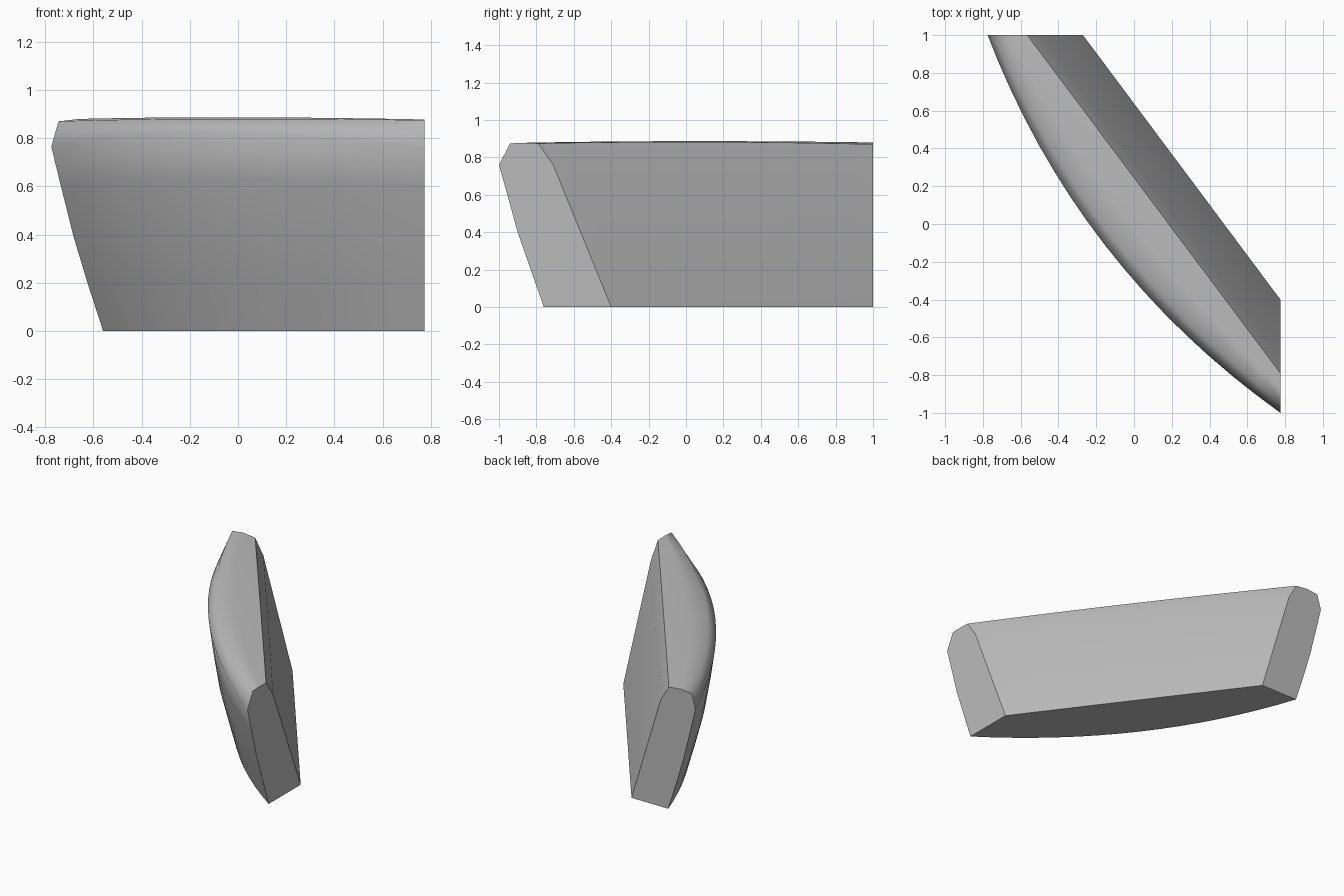
import bpy
import bmesh
from mathutils import Vector

cube = bpy.data.objects.get("Cube")
if cube:
    bpy.data.objects.remove(cube, do_unlink=True)

grey = bpy.data.materials.new("plain grey")
grey.use_nodes = True
colour = (0.5, 0.5, 0.5, 1)
grey.diffuse_color = colour
grey.node_tree.nodes["Principled BSDF"].inputs["Base Color"].default_value = colour

# Outline of the two end cuts: left x, left z, right y, right z, outward bulge, rise
PROFILE = [
    (-0.27, 0, -0.40, 0, 0, 0),
    (-0.50, 0.76, -0.71, 0.76, 0, 0.01),
    (-0.565, 0.87, -0.79, 0.875, 0, 0.01),
    (-0.66, 0.88, -0.87, 0.878, 0.09, 0.008),
    (-0.745, 0.87, -0.94, 0.875, 0.165, 0.008),
    (-0.775, 0.765, -1.0, 0.76, 0.19, 0.06),
    (-0.735, 0.6, -0.955, 0.6, 0.195, 0.03),
    (-0.685, 0.4, -0.9, 0.4, 0.195, 0),
    (-0.625, 0.2, -0.83, 0.2, 0.19, 0),
    (-0.56, 0, -0.76, 0, 0.185, 0),
]
SHARP_ROWS = (0, 2, len(PROFILE) - 1)
STEPS = 16
OUT = Vector((-0.803, -0.597, 0))

# Bowed panel lofted between the two end cuts
bm = bmesh.new()
rings = []
for i in range(STEPS + 1):
    t = i / STEPS
    bow = 4 * t * (1 - t)
    ring = []
    for ax, az, by, bz, bulge, rise in PROFILE:
        p = Vector((ax, 1, az)).lerp(Vector((0.775, by, bz)), t)
        p += OUT * bulge * bow
        p.z += rise * bow
        ring.append(bm.verts.new(p))
    rings.append(ring)

count = len(PROFILE)
for a, b in zip(rings, rings[1:]):
    for j in range(count):
        k = (j + 1) % count
        bm.faces.new((a[j], a[k], b[k], b[j])).smooth = True
    for j in SHARP_ROWS:
        bm.edges.get((a[j], b[j])).smooth = False

# Flat end cuts with crisp rims
for ring in (rings[0], rings[-1]):
    cap = bm.faces.new(ring)
    for edge in cap.edges:
        edge.smooth = False

bmesh.ops.recalc_face_normals(bm, faces=bm.faces)
mesh = bpy.data.meshes.new("curved_panel")
bm.to_mesh(mesh)
bm.free()
mesh.materials.append(grey)
panel = bpy.data.objects.new("curved_panel", mesh)
bpy.context.collection.objects.link(panel)
